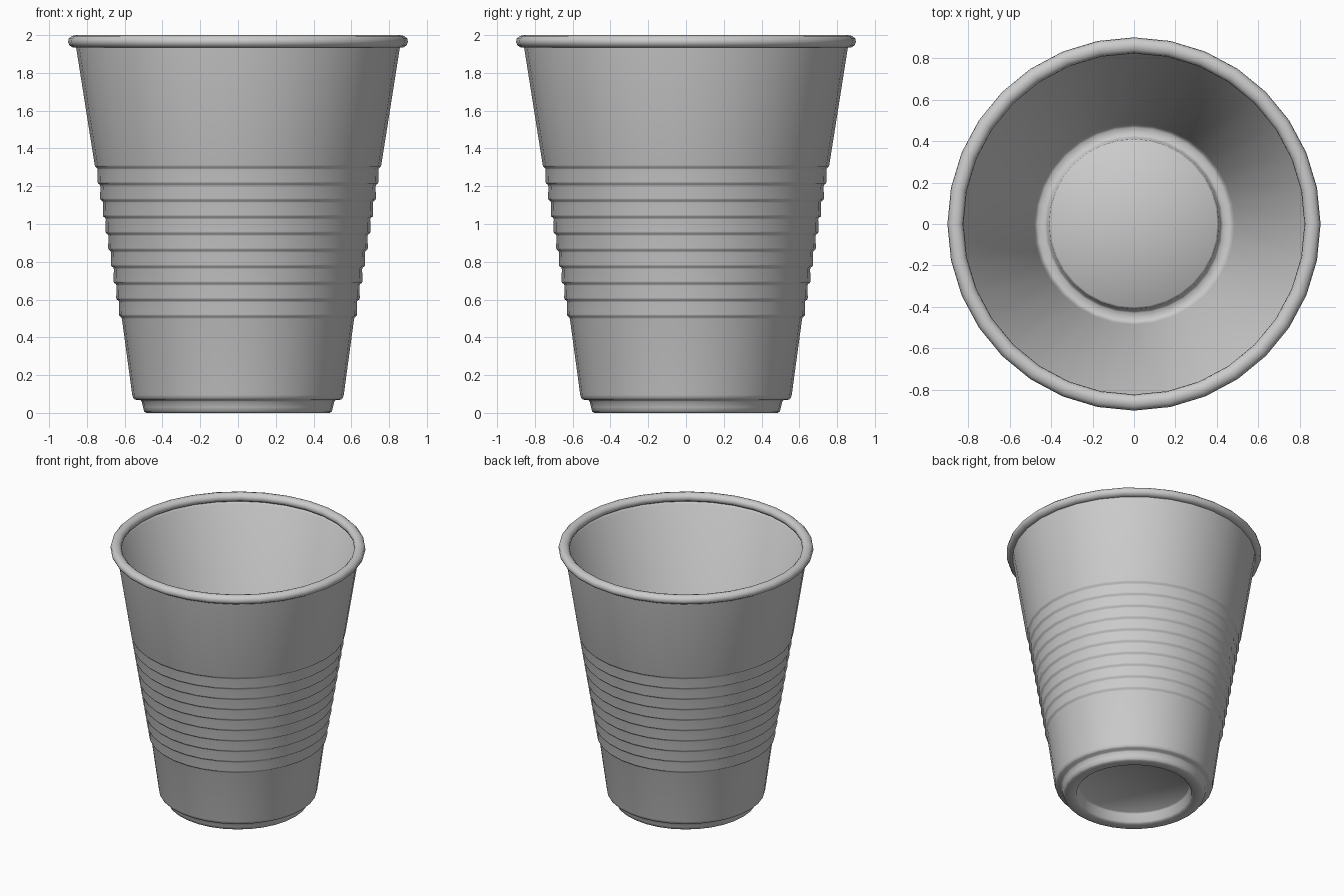
import bpy, bmesh, math

if "Cube" in bpy.data.objects:
    bpy.data.objects.remove(bpy.data.objects["Cube"])

SIDES = 32


def wall(z):
    # straight taper of the outer wall
    return 0.557 + (z - 0.08) * 0.162


def lathe(name, profile, sides=SIDES, angle=60):
    bm = bmesh.new()
    rings = []
    for r, z in profile:
        if r == 0:
            rings.append([bm.verts.new((0, 0, z))])
        else:
            rings.append([bm.verts.new((r * math.cos(2 * math.pi * i / sides),
                                        r * math.sin(2 * math.pi * i / sides), z))
                          for i in range(sides)])
    for a, b in zip(rings, rings[1:]):
        for i in range(sides):
            j = (i + 1) % sides
            if len(a) == 1:
                bm.faces.new((a[0], b[j], b[i]))
            elif len(b) == 1:
                bm.faces.new((a[i], a[j], b[0]))
            else:
                bm.faces.new((a[i], a[j], b[j], b[i]))
    bmesh.ops.recalc_face_normals(bm, faces=bm.faces)
    mesh = bpy.data.meshes.new(name)
    bm.to_mesh(mesh)
    bm.free()
    ob = bpy.data.objects.new(name, mesh)
    bpy.context.collection.objects.link(ob)
    bpy.ops.object.select_all(action='DESELECT')
    bpy.context.view_layer.objects.active = ob
    ob.select_set(True)
    bpy.ops.object.shade_smooth_by_angle(angle=math.radians(angle))
    return ob


# recessed underside and stepped foot
profile = [(0, 0.08), (0.385, 0.08), (0.395, 0.07), (0.405, 0.012), (0.42, 0),
           (0.485, 0), (0.497, 0.008), (0.503, 0.03), (0.51, 0.06), (0.518, 0.068),
           (0.545, 0.07), (0.555, 0.078), (0.56, 0.095)]

# stepped ribs around the middle
for i in range(10):
    z = 0.51 + i * (1.30 - 0.51) / 9
    profile += [(wall(z) - 0.012, z - 0.012), (wall(z) - 0.009, z - 0.004),
                (wall(z) + 0.001, z + 0.003), (wall(z) + 0.004, z + 0.012)]

# rolled rim
profile.append((0.857, 1.934))
for k in range(11):
    a = math.radians(-70 + k * 32)
    c, s = math.cos(a), math.sin(a)
    profile.append((0.861 + 0.039 * c, 1.966 + 0.034 * s))

# smooth inner wall and raised floor
profile += [(0.834, 1.92), (0.485, 0.06), (0.475, 0.04), (0.465, 0.033), (0.43, 0.033),
            (0.42, 0.042), (0.41, 0.098), (0.40, 0.108), (0, 0.108)]

lathe("cup", profile)
